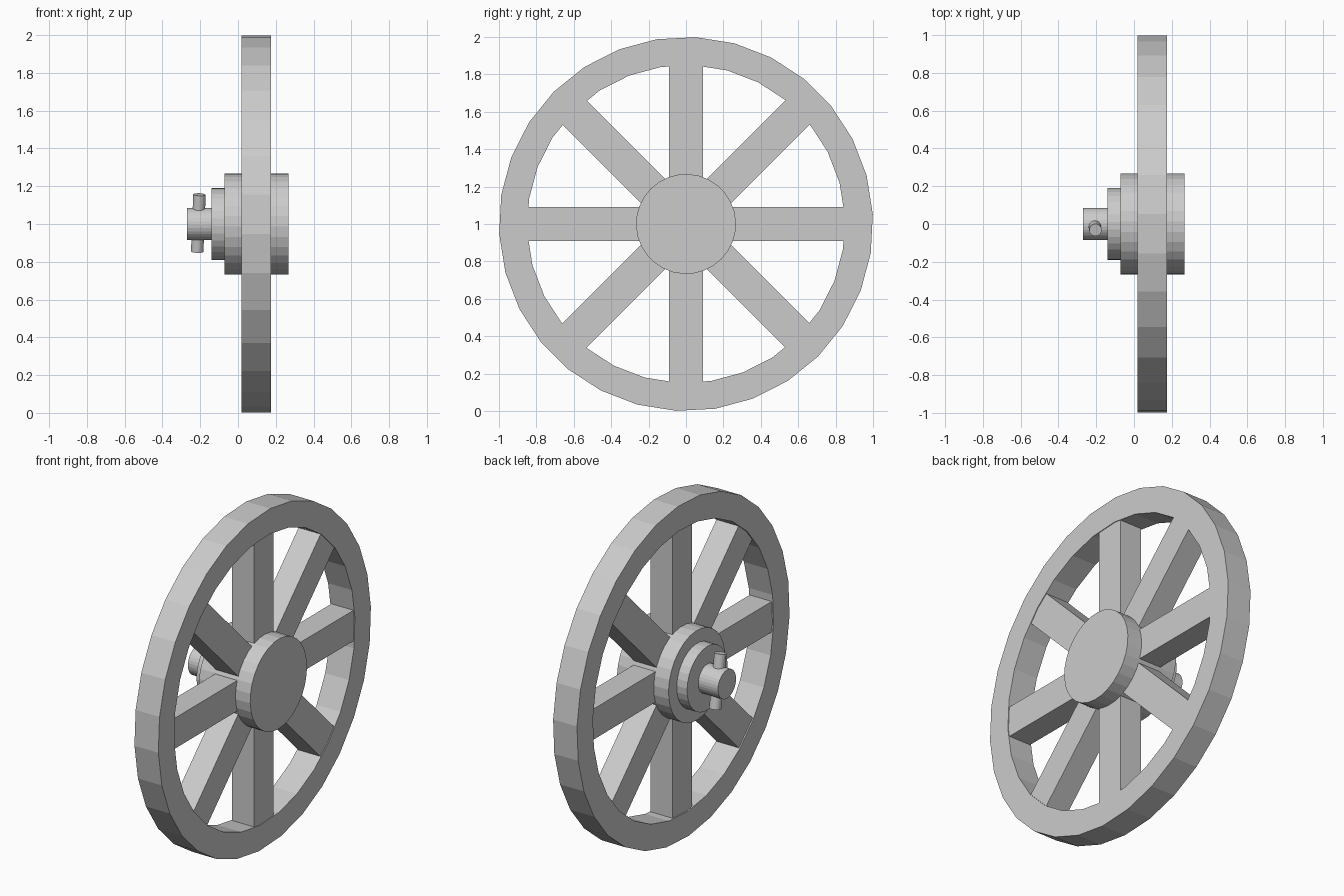
import bpy, bmesh, math
from mathutils import Vector, Matrix

if "Cube" in bpy.data.objects:
    bpy.data.objects.remove(bpy.data.objects["Cube"])

SIDES = 30
CENTRE = Vector((0, 0, 1))

grey = bpy.data.materials.new("plain_grey")
grey.diffuse_color = (0.6, 0.6, 0.6, 1)
grey.use_nodes = True
grey.node_tree.nodes["Principled BSDF"].inputs["Base Color"].default_value = grey.diffuse_color


def finish(name, bm):
    bmesh.ops.recalc_face_normals(bm, faces=bm.faces)
    mesh = bpy.data.meshes.new(name)
    bm.to_mesh(mesh)
    bm.free()
    mesh.materials.append(grey)
    obj = bpy.data.objects.new(name, mesh)
    bpy.context.collection.objects.link(obj)
    return obj


def lathe(name, profile, closed=False):
    """Turn (x, radius) points around the wheel axis; cap the ends if open."""
    bm = bmesh.new()
    rings = []
    for x, r in profile:
        ring = []
        for i in range(SIDES):
            a = math.radians(3) + math.tau * i / SIDES
            ring.append(bm.verts.new((x, r * math.cos(a), 1 + r * math.sin(a))))
        rings.append(ring)
    pairs = list(zip(rings, rings[1:]))
    if closed:
        pairs.append((rings[-1], rings[0]))
    else:
        bm.faces.new(rings[0])
        bm.faces.new(rings[-1])
    for a, b in pairs:
        for i in range(SIDES):
            j = (i + 1) % SIDES
            bm.faces.new((a[i], a[j], b[j], b[i]))
    return finish(name, bm)


# Rim
lathe("rim", [(0.018, 1.0), (0.175, 1.0), (0.175, 0.85), (0.018, 0.85)], closed=True)

# Hub drum, stepped collar and axle end
lathe("hub", [(-0.072, 0.267), (0.267, 0.267)])
lathe("collar", [(-0.14, 0.19), (-0.072, 0.19)])
lathe("axle", [(-0.27, 0.085), (-0.14, 0.085)])

# Eight spokes, from inside the hub to the rim
for k in range(8):
    bm = bmesh.new()
    bmesh.ops.create_cube(bm, size=1)
    place = (Matrix.Translation(CENTRE)
             @ Matrix.Rotation(k * math.pi / 4, 4, 'X')
             @ Matrix.Translation((0.098, 0, 0.525))
             @ Matrix.Diagonal((0.145, 0.182, 0.65, 1)))
    bmesh.ops.transform(bm, matrix=place, verts=bm.verts)
    finish(f"spoke_{k + 1}", bm)

# Slightly tilted linchpin through the axle
low, high = Vector((-0.216, 0.034, 0.854)), Vector((-0.204, -0.032, 1.156))
axis = high - low
bm = bmesh.new()
bmesh.ops.create_cone(bm, cap_ends=True, segments=20, radius1=0.033, radius2=0.033,
                      depth=axis.length)
turn = Vector((0, 0, 1)).rotation_difference(axis).to_matrix().to_4x4()
bmesh.ops.transform(bm, matrix=Matrix.Translation((low + high) / 2) @ turn, verts=bm.verts)
finish("linchpin", bm)
